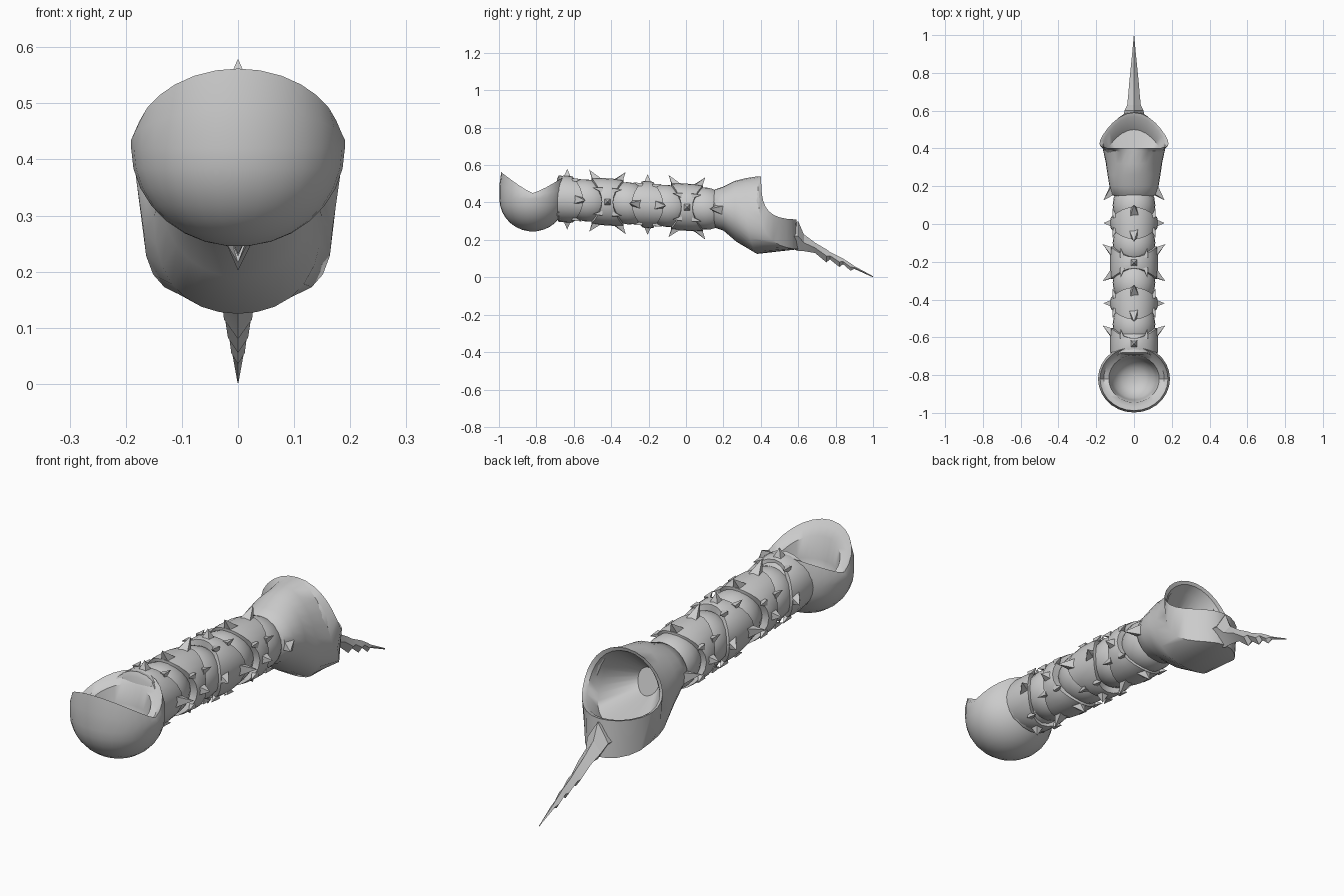
import bpy, bmesh, math
from math import sin, cos, pi, radians
from mathutils import Vector

cube = bpy.data.objects.get("Cube")
if cube:
    bpy.data.objects.remove(cube, do_unlink=True)

GREY = (0.6, 0.6, 0.6, 1)
metal = bpy.data.materials.new("plain grey")
metal.use_nodes = True
metal.diffuse_color = GREY
metal.node_tree.nodes["Principled BSDF"].inputs["Base Color"].default_value = GREY


def finish(name, bm, angle=40):
    """Turn a bmesh into a shaded, coloured object."""
    bmesh.ops.recalc_face_normals(bm, faces=bm.faces)
    mesh = bpy.data.meshes.new(name)
    bm.to_mesh(mesh)
    bm.free()
    mesh.materials.append(metal)
    obj = bpy.data.objects.new(name, mesh)
    bpy.context.collection.objects.link(obj)
    bpy.ops.object.select_all(action="DESELECT")
    obj.select_set(True)
    bpy.context.view_layer.objects.active = obj
    bpy.ops.object.shade_smooth_by_angle(angle=radians(angle))


def loft(bm, rings, closed=False):
    """Skin a list of point rings; cap the ends unless the loft closes on itself."""
    rows = [[bm.verts.new(p) for p in ring] for ring in rings]
    pairs = list(zip(rows, rows[1:]))
    if closed:
        pairs.append((rows[-1], rows[0]))
    for a, b in pairs:
        for i in range(len(a)):
            j = (i + 1) % len(a)
            bm.faces.new((a[i], a[j], b[j], b[i]))
    if not closed:
        bm.faces.new(rows[0])
        bm.faces.new(rows[-1])


def axis_z(y):
    """Height of the gently sloping grip axis."""
    return 0.375 - 0.067 * y


def around(y, r, t):
    """Point at radius r and angle t from the top, around the grip axis."""
    return Vector((r * sin(t), y, axis_z(y) + r * cos(t)))


def thorn(bm, base, tip, size):
    """Four-sided spike."""
    d = (tip - base).normalized()
    u = d.orthogonal().normalized()
    v = d.cross(u)
    ring = [bm.verts.new(base + size * (u * cos(k * pi / 2) + v * sin(k * pi / 2)))
            for k in range(4)]
    point = bm.verts.new(tip)
    for k in range(4):
        bm.faces.new((ring[k], ring[(k + 1) % 4], point))
    bm.faces.new(ring[::-1])


# Grip: a row of rounded beads
for n, y in enumerate((-0.53, -0.31, -0.1, 0.1)):
    bm = bmesh.new()
    bmesh.ops.create_uvsphere(bm, u_segments=20, v_segments=12, radius=1)
    for v in bm.verts:
        along = y + 0.13 * v.co.y
        v.co = (0.113 * v.co.x, along, axis_z(along) + 0.113 * v.co.z)
    finish(f"grip_bead_{n + 1}", bm)


# Thorned collars: wide on two opposite sides, narrow between, each turned a quarter
def collar(name, y, turn, ends):
    bm = bmesh.new()
    steps = 24
    rings = []
    for i in range(steps):
        t = 2 * pi * i / steps
        half = 0.03 + 0.055 * cos(t) ** 2
        rings.append([around(y + dy * half, r, t + turn) for dy, r in
                      ((-1, 0.09), (-1, 0.122), (-0.5, 0.126),
                       (0.5, 0.126), (1, 0.122), (1, 0.09))])
    loft(bm, rings, closed=True)
    for a in (turn, turn + pi):
        # single thorn on the narrow side
        thorn(bm, around(y, 0.11, a + pi / 2), around(y, 0.162, a + pi / 2), 0.032)
        for e in ends:
            # long corner thorn on the wide side
            thorn(bm, around(y + e * 0.055, 0.108, a), around(y + e * 0.098, 0.166, a), 0.032)
            # small thorns along the edge
            for s in (-1, 1):
                t = a + s * radians(58)
                thorn(bm, around(y + e * 0.03, 0.118, t), around(y + e * 0.078, 0.134, t), 0.018)
    finish(name, bm, 30)


for n, y in enumerate((-0.635, -0.42, -0.205, 0.005)):
    collar(f"thorn_collar_{n + 1}", y, 0 if n % 2 else pi / 2, (-1, 1) if n else (1,))

# Pommel: open bowl whose rim dips at both sides
SEG = 28


def bowl_ring(radius, height):
    angles = [2 * pi * i / SEG for i in range(SEG)]
    return [(1.07 * radius * sin(a), -0.82 - radius * cos(a), height(a)) for a in angles]


def rim(a):
    return 0.462 + 0.1 * abs(cos(a)) ** 1.2 - 0.012 * (1 - cos(a))


bm = bmesh.new()
rings = []
for deg in range(6, 91, 12):
    p = radians(deg)
    rings.append(bowl_ring(0.178 * sin(p), lambda a: 0.42 - 0.175 * cos(p)))
rings += [bowl_ring(0.178, lambda a: 0.21 + rim(a) / 2),
          bowl_ring(0.168, rim),
          bowl_ring(0.15, lambda a: rim(a) - 0.02),
          bowl_ring(0.125, lambda a: 0.6 * rim(a) + 0.17)]
for r, z in ((0.112, 0.41), (0.1, 0.36), (0.06, 0.32), (0.02, 0.31)):
    rings.append(bowl_ring(r, lambda a: z))
loft(bm, rings)
finish("pommel_bowl", bm)

# Neck between bowl and grip
bm = bmesh.new()
loft(bm, [[around(y, r, 2 * pi * i / 20) for i in range(20)]
          for y, r in ((-0.69, 0.105), (-0.68, 0.125), (-0.64, 0.12), (-0.57, 0.1))])
finish("pommel_neck", bm)


# Guard: flared hood, open toward the back, with a long lower lip
def hood_ring(y_top, z_top, y_low, z_low, width, droop):
    ring = []
    for i in range(SEG):
        t = 2 * pi * i / SEG
        s = (1 - cos(t)) / 2
        fall = s + droop * (sin(s * pi / 2) - s)
        ring.append((width * sin(t), y_top + (y_low - y_top) * s ** 3,
                     z_top + (z_low - z_top) * fall))
    return ring


bm = bmesh.new()
loft(bm, [hood_ring(*row) for row in (
    (0.14, 0.45, 0.14, 0.28, 0.09, 0),
    (0.155, 0.47, 0.155, 0.265, 0.115, 0),
    (0.20, 0.485, 0.20, 0.25, 0.13, 0),
    (0.26, 0.515, 0.27, 0.19, 0.14, 0.1),
    (0.32, 0.53, 0.38, 0.125, 0.15, 0.4),
    (0.385, 0.54, 0.60, 0.15, 0.168, 0.9),
    (0.402, 0.54, 0.59, 0.31, 0.183, 1),
    (0.398, 0.525, 0.57, 0.305, 0.165, 1),
    (0.36, 0.50, 0.50, 0.25, 0.145, 0.8),
    (0.25, 0.40, 0.28, 0.29, 0.05, 0))])
for side in (-1, 1):
    thorn(bm, around(0.18, 0.11, side * pi / 2), around(0.125, 0.162, side * pi / 2), 0.032)
finish("guard_hood", bm)

# Tail spike: diamond section with a barbed lower edge
bm = bmesh.new()
loft(bm, [[(0, y, top), (w, y, (top + low) / 2), (0, y, low), (-w, y, (top + low) / 2)]
          for y, top, low, w in (
    (0.55, 0.28, 0.16, 0.06), (0.60, 0.30, 0.14, 0.05), (0.63, 0.23, 0.14, 0.036),
    (0.69, 0.185, 0.13, 0.03), (0.75, 0.15, 0.08, 0.025), (0.77, 0.135, 0.095, 0.023),
    (0.82, 0.11, 0.055, 0.018), (0.84, 0.1, 0.07, 0.016), (0.88, 0.075, 0.035, 0.012),
    (0.90, 0.06, 0.045, 0.01), (1, 0.006, 0, 0.001))])
finish("tail_spike", bm, 25)
